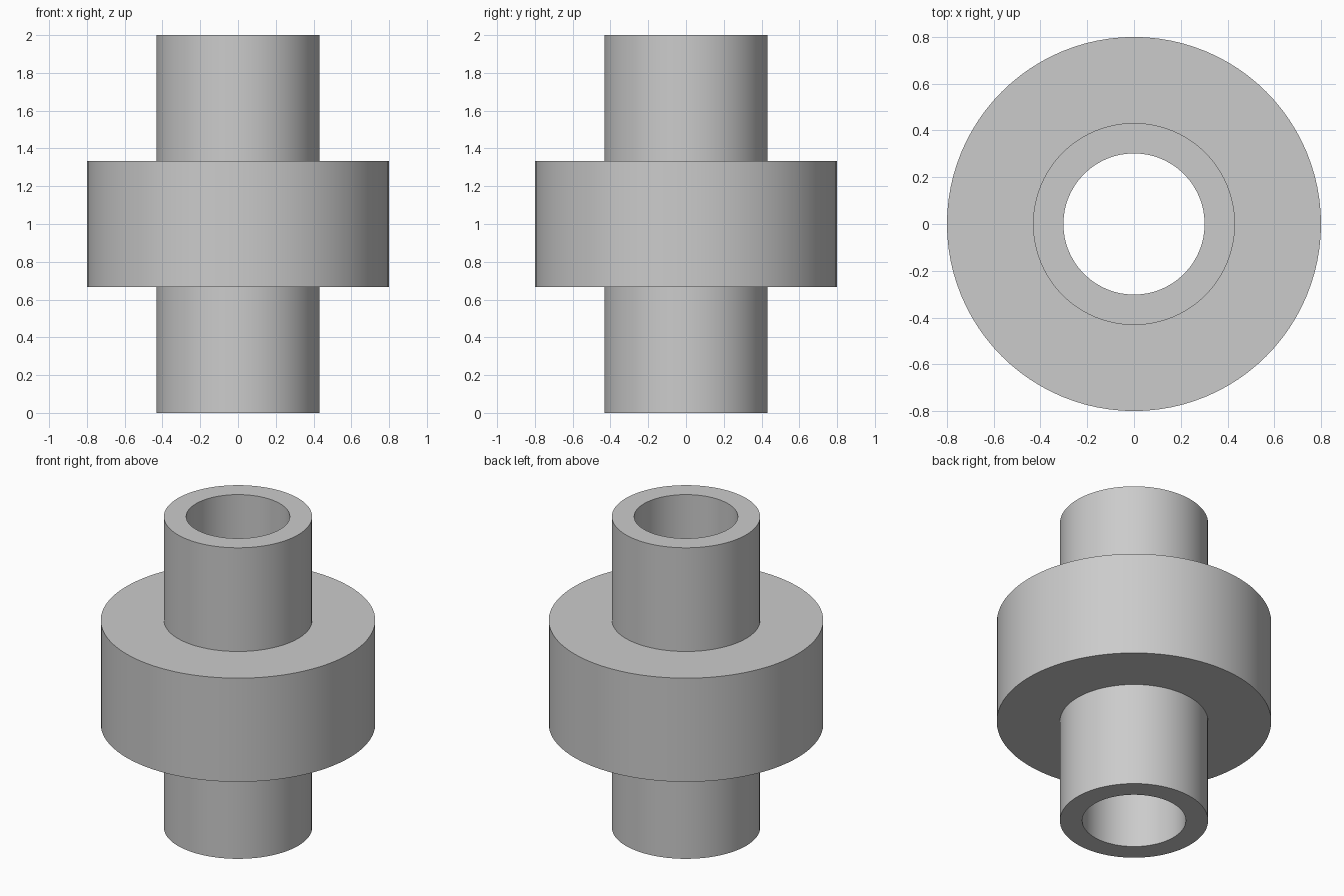
import bpy
import bmesh
import math

cube = bpy.data.objects.get("Cube")
if cube:
    bpy.data.objects.remove(cube, do_unlink=True)

SEGMENTS = 96
HEIGHT = 2.0
BORE, TUBE, COLLAR = 0.302, 0.432, 0.8
COLLAR_LOW, COLLAR_HIGH = HEIGHT / 3, HEIGHT * 2 / 3

# Plain grey finish
grey = bpy.data.materials.new("light grey")
grey.use_nodes = True
colour = (0.6, 0.6, 0.6, 1)
grey.diffuse_color = colour
grey.node_tree.nodes["Principled BSDF"].inputs["Base Color"].default_value = colour


def lathe(name, profile):
    """Turn a closed (radius, z) profile around the z axis."""
    bm = bmesh.new()
    verts = [bm.verts.new((r, 0, z)) for r, z in profile]
    edges = [bm.edges.new((v, verts[i - 1])) for i, v in enumerate(verts)]
    bmesh.ops.spin(bm, geom=verts + edges, cent=(0, 0, 0), axis=(0, 0, 1),
                   angle=math.tau, steps=SEGMENTS, use_merge=True)
    bmesh.ops.remove_doubles(bm, verts=bm.verts[:], dist=0.0001)
    bmesh.ops.recalc_face_normals(bm, faces=bm.faces[:])
    mesh = bpy.data.meshes.new(name)
    bm.to_mesh(mesh)
    bm.free()
    mesh.materials.append(grey)
    obj = bpy.data.objects.new(name, mesh)
    bpy.context.collection.objects.link(obj)
    bpy.ops.object.select_all(action="DESELECT")
    obj.select_set(True)
    bpy.context.view_layer.objects.active = obj
    bpy.ops.object.shade_smooth_by_angle(angle=math.radians(30))
    return obj


# Hollow sleeve with a wide collar around its middle
lathe("collared_sleeve", [
    (BORE, 0), (TUBE, 0), (TUBE, COLLAR_LOW), (COLLAR, COLLAR_LOW),
    (COLLAR, COLLAR_HIGH), (TUBE, COLLAR_HIGH), (TUBE, HEIGHT), (BORE, HEIGHT),
])
